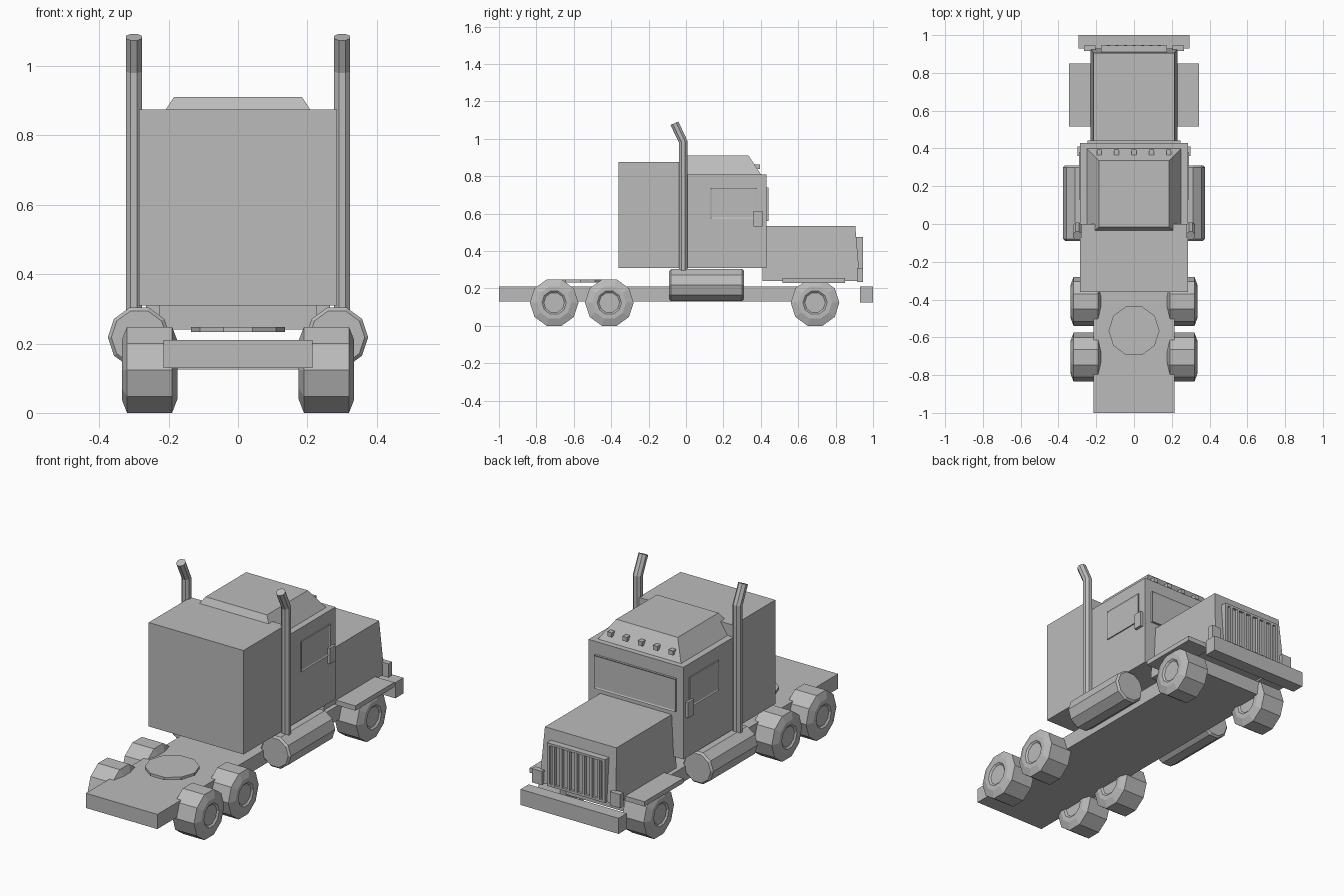
import bpy, bmesh, math
from mathutils import Vector, Matrix

cube = bpy.data.objects.get("Cube")
if cube:
    bpy.data.objects.remove(cube, do_unlink=True)

grey = bpy.data.materials.new("plain grey")
grey.use_nodes = True
COLOR = (0.5, 0.5, 0.5, 1)
grey.diffuse_color = COLOR
grey.node_tree.nodes["Principled BSDF"].inputs["Base Color"].default_value = COLOR


def finish(name, bm):
    bmesh.ops.recalc_face_normals(bm, faces=bm.faces)
    mesh = bpy.data.meshes.new(name)
    bm.to_mesh(mesh)
    bm.free()
    mesh.materials.append(grey)
    obj = bpy.data.objects.new(name, mesh)
    bpy.context.collection.objects.link(obj)
    return obj


def loft(name, rings):
    """Skin a list of equal-sized point rings and cap both ends."""
    bm = bmesh.new()
    loops = [[bm.verts.new(p) for p in ring] for ring in rings]
    n = len(loops[0])
    for a, b in zip(loops, loops[1:]):
        for i in range(n):
            j = (i + 1) % n
            bm.faces.new((a[i], a[j], b[j], b[i]))
    bm.faces.new(loops[0])
    bm.faces.new(loops[-1])
    return finish(name, bm)


def rect(x, y0, y1, z):
    return [(-x, y0, z), (x, y0, z), (x, y1, z), (-x, y1, z)]


def box(name, x, y, z):
    return loft(name, [[(x[0], y[0], h), (x[1], y[0], h), (x[1], y[1], h), (x[0], y[1], h)] for h in z])


def side_box(name, s, x, y, z):
    return box(name, sorted((s * x[0], s * x[1])), y, z)


def lathe(name, profile, axis, center, sides=10):
    """Revolve (offset, radius) pairs around the x, y or z axis."""
    c, rings = Vector(center), []
    for d, r in profile:
        ring = []
        for i in range(sides):
            a = math.tau * i / sides
            u, v = r * math.cos(a), r * math.sin(a)
            p = {"x": (d, u, v), "y": (u, d, v), "z": (u, v, d)}[axis]
            ring.append(c + Vector(p))
        rings.append(ring)
    return loft(name, rings)


def framed_panel(name, size, depth, matrix):
    """Thin raised plate with a slightly sunk pane."""
    bm = bmesh.new()
    bmesh.ops.create_cube(bm, size=1, matrix=Matrix.Diagonal((size[0], size[1], depth, 1)))
    bm.normal_update()
    top = [f for f in bm.faces if f.normal.z > 0.9]
    bmesh.ops.inset_region(bm, faces=top, thickness=0.01, depth=-0.004)
    bm.transform(matrix)
    return finish(name, bm)


# Frame rails and bumper
box("chassis", (-0.215, 0.215), (-1, 0.78), (0.13, 0.21))
box("front_bumper", (-0.295, 0.295), (0.93, 1), (0.125, 0.21))
lathe("coupling_plate", [(0.233, 0.135), (0.248, 0.135)], "z", (0, -0.565, 0))

# Cab, sleeper and roof
box("sleeper", (-0.285, 0.285), (-0.36, 0), (0.31, 0.875))
box("cab", (-0.285, 0.285), (0, 0.43), (0.31, 0.81))
loft("roof_fairing", [rect(0.25, -0.07, 0.4, 0.81), rect(0.185, -0.015, 0.335, 0.91)])
for i in range(-2, 3):
    x = 0.092 * i
    box("roof_marker_light", (x - 0.013, x + 0.013), (0.365, 0.395), (0.838, 0.862))

# Hood with slanted nose
loft("hood", [rect(0.23, 0.41, 0.93, 0.24), rect(0.215, 0.41, 0.905, 0.535)])

# Grille frame and bars
box("grille_panel", (-0.175, 0.175), (0.9, 0.932), (0.24, 0.475))
for s in (-1, 1):
    side_box("grille_side", s, (0.16, 0.175), (0.91, 0.945), (0.24, 0.475))
for z in (0.24, 0.462):
    box("grille_rail", (-0.175, 0.175), (0.91, 0.945), (z, z + 0.013))
for i in range(-3, 4):
    x = 0.045 * i
    box("grille_bar", (x - 0.008, x + 0.008), (0.92, 0.947), (0.25, 0.465))

# Windshield
forward = Matrix.Translation((0, 0.435, 0.65)) @ Matrix.Rotation(-math.pi / 2, 4, "X")
framed_panel("windshield", (0.49, 0.18), 0.014, forward)

for s in (-1, 1):
    # Doors and nose details
    outward = Matrix.Translation((s * 0.286, 0.255, 0.655)) @ Matrix.Rotation(s * math.pi / 2, 4, "Y")
    framed_panel("side_window", (0.165, 0.25), 0.01, outward)
    side_box("mirror", s, (0.28, 0.3), (0.36, 0.41), (0.53, 0.615))
    side_box("headlight", s, (0.205, 0.265), (0.915, 0.945), (0.235, 0.31))
    side_box("front_fender", s, (0.2, 0.345), (0.515, 0.85), (0.23, 0.256))

    # Fuel tank
    lathe("fuel_tank", [(-0.2, 0.08), (-0.19, 0.09), (0.19, 0.09), (0.2, 0.08)],
          "y", (s * 0.285, 0.11, 0.218))

    # Exhaust stack with a swept tip
    rings = []
    for y, z, tilt in ((-0.015, 0.29, 0), (-0.015, 0.985, 0.2), (-0.062, 1.083, 0.42)):
        turn = Matrix.Translation((s * 0.3, y, z)) @ Matrix.Rotation(tilt, 4, "X")
        rings.append([turn @ Vector((0.025 * math.cos(a), 0.025 * math.sin(a), 0))
                      for a in (math.tau * (i + 0.5) / 8 for i in range(8))])
    loft("exhaust_stack", rings)

    # Wheels with chamfered walls and shallow hubs
    for y in (-0.705, -0.41, 0.69):
        lathe("wheel", [(-0.072, 0.055), (-0.08, 0.065), (-0.08, 0.09), (-0.065, 0.13),
                        (0.065, 0.13), (0.08, 0.09), (0.08, 0.065), (0.072, 0.055)],
              "x", (s * 0.255, y, 0.124))
